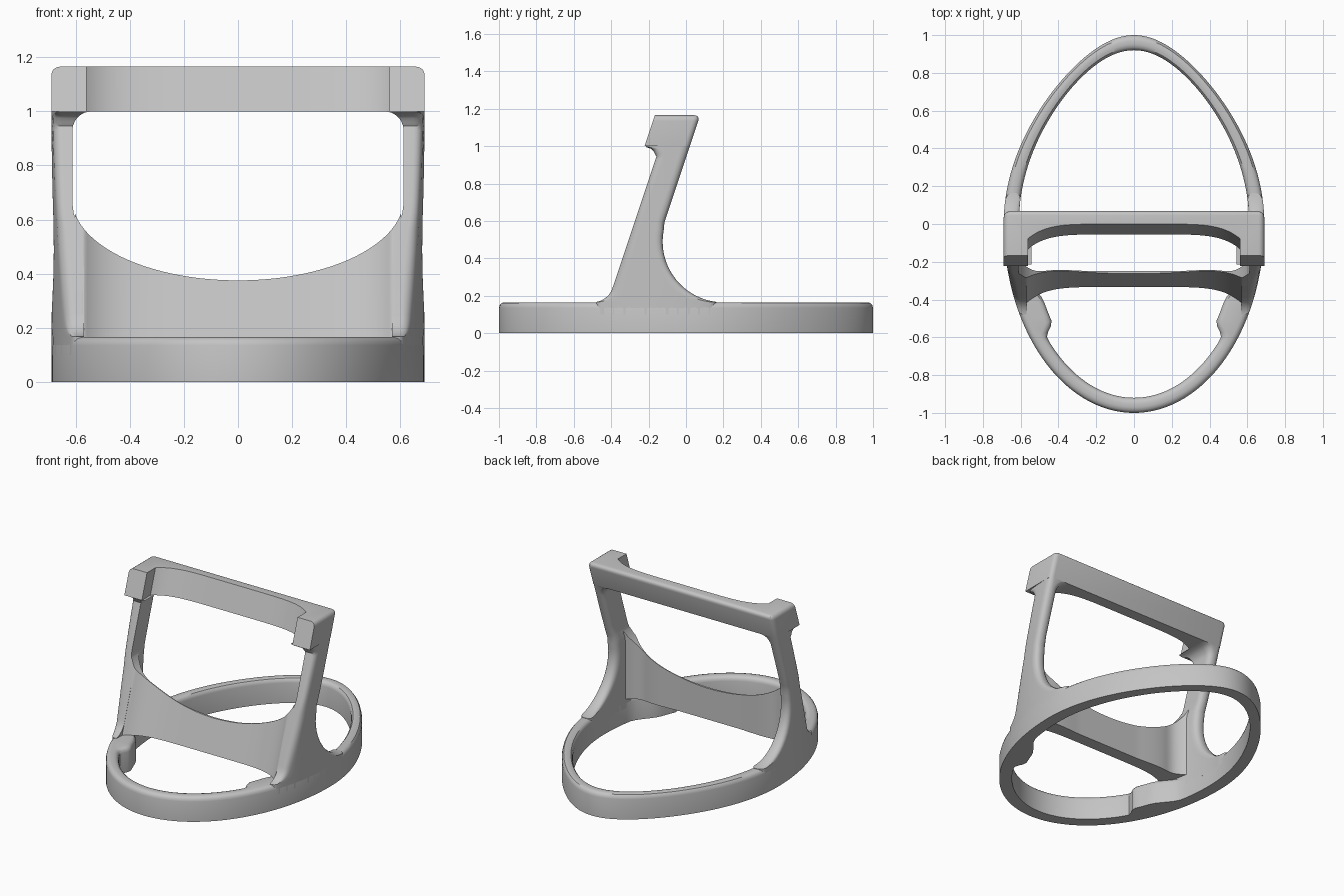
import bpy, bmesh
from math import sin, cos, pi, sqrt

cube = bpy.data.objects.get("Cube")
if cube:
    bpy.data.objects.remove(cube)

grey = bpy.data.materials.new("light grey")
grey.use_nodes = True
grey.diffuse_color = (0.55, 0.55, 0.55, 1)
grey.node_tree.nodes["Principled BSDF"].inputs["Base Color"].default_value = grey.diffuse_color

BASE_H, BAR_Z, TOP = 0.165, 1.0, 1.165
HALF_W, WALL = 0.69, 0.08
SLOT = 0.57          # half width of the cradle recess


def skin(name, loops, ring=False, bevel=None):
    """Bridge closed loops of equal length; cap the ends unless they form a ring."""
    bm = bmesh.new()
    rows = [[bm.verts.new(p) for p in loop] for loop in loops]
    n = len(rows[0])
    pairs = list(zip(rows, rows[1:])) + ([(rows[-1], rows[0])] if ring else [])
    for a, b in pairs:
        for i in range(n):
            j = (i + 1) % n
            bm.faces.new((a[i], a[j], b[j], b[i]))
    if not ring:
        bm.faces.new(rows[0])
        bm.faces.new(rows[-1])
    if bevel:
        edges = [e for e in bm.edges if bevel(*[v.co for v in e.verts])]
        bmesh.ops.bevel(bm, geom=edges, offset=0.03, segments=4,
                        profile=0.5, affect='EDGES')
    bmesh.ops.recalc_face_normals(bm, faces=bm.faces)
    mesh = bpy.data.meshes.new(name)
    bm.to_mesh(mesh)
    bm.free()
    mesh.materials.append(grey)
    obj = bpy.data.objects.new(name, mesh)
    bpy.context.collection.objects.link(obj)
    bpy.ops.object.select_all(action='DESELECT')
    obj.select_set(True)
    bpy.context.view_layer.objects.active = obj
    bpy.ops.object.shade_smooth_by_angle(angle=0.6)
    return obj


def lean(z):
    """Depth of the cradle's back plane at a height."""
    return (z - TOP) / 3


def recess(x):
    """Forward curve of the cradle surface towards its sides."""
    return -0.085 * min(abs(x) / SLOT, 1) ** 6


def egg(y):
    """Narrowing of the oval towards the back."""
    return 1 - 0.25 * max(0, y) ** 2


def smooth(a, b, v):
    t = max(0, min(1, (v - a) / (b - a)))
    return t * t * (3 - 2 * t)


# Egg-shaped base ring with two support tabs swelling from its inner wall
section = [(0, 0), (0, 0.135), (0.004, 0.15), (0.014, 0.161), (0.03, BASE_H),
           (0.05, BASE_H), (0.066, 0.161), (0.076, 0.15), (WALL, 0.135), (WALL, 0)]
loops = []
for k in range(160):
    a = 2 * pi * k / 160
    loop = []
    for t, z in section:
        y = (1 - t) * sin(a)
        x = (HALF_W - t) * cos(a) * egg(y)
        if t > 0.04:
            tab = 0.07 * smooth(-0.61, -0.51, y) * (1 - smooth(-0.42, -0.24, y))
            x -= tab * (1 if x > 0 else -1)
        loop.append((x, y, z))
    loops.append(loop)
skin("base_ring", loops, ring=True)


# Side uprights: rounded sections following the oval, flared into the base
def front(z):
    if z < 0.25:
        return -0.5 + sqrt(max(0, 0.115 ** 2 - (0.28 - z) ** 2))
    if z > 0.945:
        return -0.215 + sqrt(max(0, 0.05 ** 2 - (z - 0.945) ** 2))
    return lean(z) - 0.085


def back(z):
    if z < 0.58:
        return 0.2 - sqrt(max(0, 0.325 ** 2 - (z - 0.49) ** 2))
    return lean(z) + 0.076


def upright_loop(z, shape_z):
    f, b = front(shape_z), back(shape_z)
    ends = [0, 0.002, 0.008, 0.018, 0.035]
    ys = [f + d for d in ends]
    ys += [f + 0.035 + (b - f - 0.07) * i / 10 for i in range(1, 10)]
    ys += [b - d for d in reversed(ends)]
    corner = 0.07 - sqrt(max(0, 0.07 ** 2 - max(0, z - 0.93) ** 2))
    window = SLOT + 0.042 * smooth(0.48, 0.66, z)
    outer, inner = [], []
    for y in ys:
        xo = HALF_W * sqrt(1 - y * y) * egg(y)
        xi = (HALF_W - WALL) * sqrt(1 - (y / (1 - WALL)) ** 2) * egg(y)
        if y < -0.3 or z > 0.48:
            xi = max(xi, window)
        r = min(0.035, (xo - xi) * 0.45)
        d = min(y - f, b - y)
        cut = r - sqrt(max(0, r * r - max(0, r - d) ** 2))
        outer.append((xo - cut, y, z))
        inner.append((xi + (cut if y > (f + b) / 2 else 0) - corner, y, z))
    return outer + inner[::-1]


heights = [0.167, 0.169, 0.173, 0.18, 0.19, 0.205, 0.225]
heights += [0.25 + 0.034 * i for i in range(21)]
heights += [0.945, 0.96, 0.975, 0.985, 0.995, 1.0]
rows = [upright_loop(0.1, heights[0])] + [upright_loop(z, z) for z in heights]
uprights = skin("side_uprights", rows)
uprights.modifiers.new("Mirror", 'MIRROR').use_mirror_merge = False


# Lower panel: leaning front, upright back, scooped thin upper edge
def panel_loop(x):
    top = 0.375 + 0.3 * (1 - sqrt(1 - (x / 0.612) ** 2))
    fillet = 0.05 * (max(0, abs(x) - 0.5) / 0.1) ** 2
    edge = lean(top) + recess(x)
    rear = max(-0.25 + fillet, edge + 0.006)
    return [(x, lean(BASE_H) + recess(x), BASE_H), (x, edge, top),
            (x, rear, top), (x, rear, BASE_H)]


skin("back_panel", [panel_loop(0.603 * sin(pi * i / 80)) for i in range(-40, 41)])


# Leaning top bar with a hook at each end
def bar_loop(z):
    curve = [0.56 * sin(pi * i / 48) for i in range(-24, 25)]
    pts = [(HALF_W, 0.076), (-HALF_W, 0.076), (-HALF_W, -0.167), (-0.56, -0.167)]
    pts += [(x, recess(x)) for x in curve]
    pts += [(0.56, -0.167), (HALF_W, -0.167)]
    return [(x, y + lean(z), z) for x, y in pts]


def rounded(p, q):
    at_top = min(p.z, q.z) > TOP - 0.01
    side = p.x * q.x > 0 and min(abs(p.x), abs(q.x)) > HALF_W - 0.01
    rear = all(v.y - lean(v.z) > 0.06 for v in (p, q))
    return (at_top and (side or rear)) or (side and rear)


skin("top_bar", [bar_loop(BAR_Z), bar_loop(TOP)], bevel=rounded)
